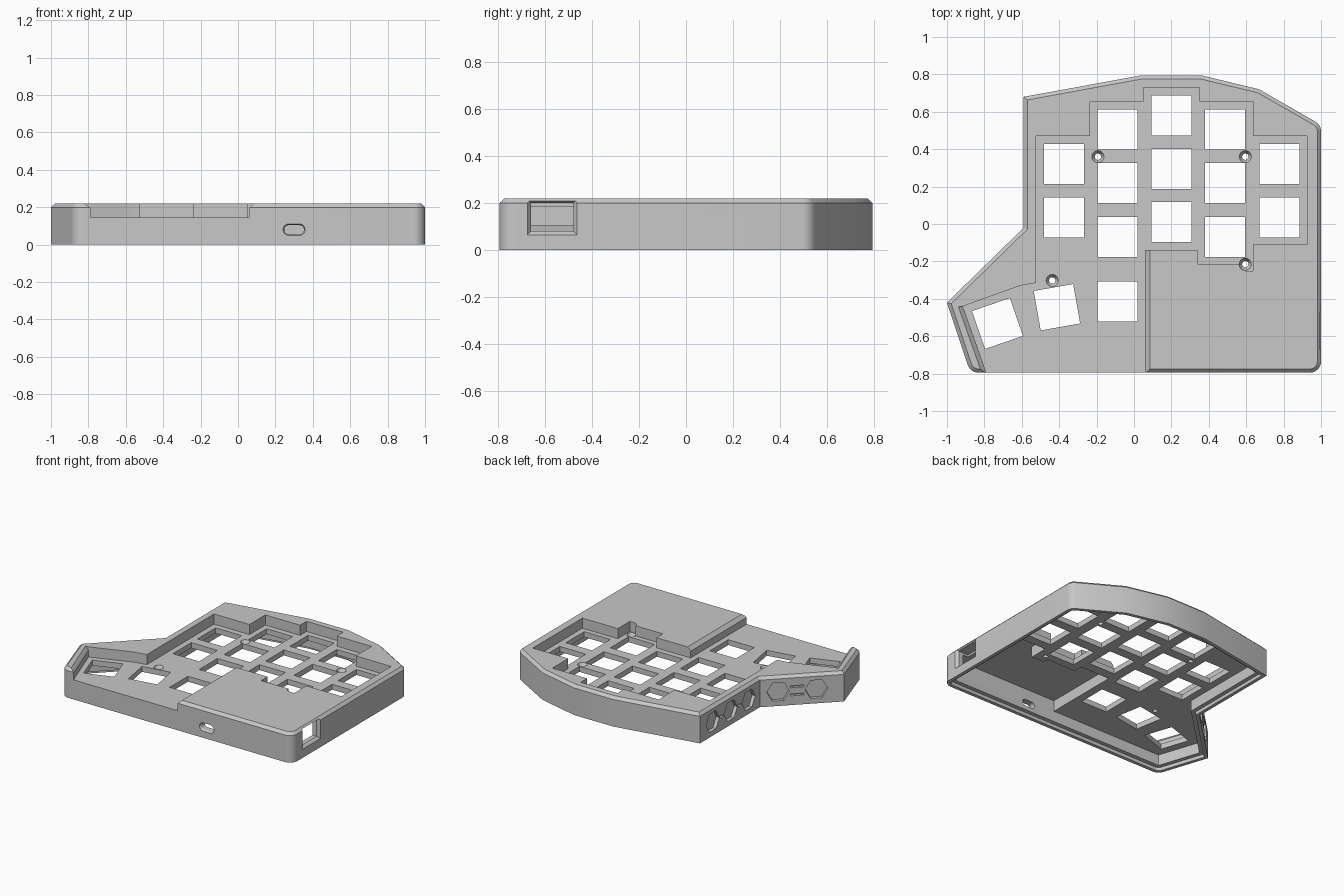
import bpy, bmesh, math
from mathutils import Matrix, Vector

if "Cube" in bpy.data.objects:
    bpy.data.objects.remove(bpy.data.objects["Cube"], do_unlink=True)

grey = bpy.data.materials.new("matte_grey")
grey.use_nodes = True
grey.diffuse_color = (0.58, 0.58, 0.58, 1)
grey.node_tree.nodes["Principled BSDF"].inputs["Base Color"].default_value = grey.diffuse_color


def inset(corners, d, segs=8):
    """Offset a counter-clockwise (x, y, radius) polygon inward and round its corners."""
    pts = [Vector(c[:2]) for c in corners]
    result, n = [], len(pts)
    for i, p in enumerate(pts):
        u = (pts[i - 1] - p).normalized()
        v = (pts[(i + 1) % n] - p).normalized()
        n1, n2 = Vector((u.y, -u.x)), Vector((-v.y, v.x))
        p = p + (n1 + n2) * d / (1 + n1.dot(n2))
        r = corners[i][2]
        if r == 0:
            result.append(p)
            continue
        r = max(r - d, 0.004)
        half = u.angle(v) / 2
        t = r / math.tan(half)
        c = p + (u + v).normalized() * r / math.sin(half)
        a, b = p + u * t - c, p + v * t - c
        result += [c + a.lerp(b, k / segs).normalized() * r for k in range(segs + 1)]
    return result


def rect(cx, cy, w, h, r=0):
    return [(cx + sx * w / 2, cy + sy * h / 2, r)
            for sx, sy in ((-1, -1), (1, -1), (1, 1), (-1, 1))]


def loft(bm, layers, matrix=Matrix()):
    """Closed solid through matching outlines, given as (points, z) pairs."""
    rings = [[bm.verts.new(matrix @ Vector((p[0], p[1], z))) for p in pts]
             for pts, z in layers]
    bm.faces.new(rings[0][::-1])
    bm.faces.new(rings[-1])
    for lo, hi in zip(rings, rings[1:]):
        for i in range(len(lo)):
            j = (i + 1) % len(lo)
            bm.faces.new((lo[i], lo[j], hi[j], hi[i]))


def finish(bm, name):
    bmesh.ops.recalc_face_normals(bm, faces=bm.faces)
    mesh = bpy.data.meshes.new(name)
    bm.to_mesh(mesh)
    bm.free()
    ob = bpy.data.objects.new(name, mesh)
    bpy.context.scene.collection.objects.link(ob)
    return ob


def cut(bm, name):
    """Subtract a solid from the case and drop the cutter."""
    cutter = finish(bm, name)
    cutter.hide_render = True
    cutter.data.materials.append(grey)
    mod = case.modifiers.new(name, 'BOOLEAN')
    mod.operation, mod.solver, mod.object = 'DIFFERENCE', 'EXACT', cutter
    graph = bpy.context.evaluated_depsgraph_get()
    mesh = bpy.data.meshes.new_from_object(case.evaluated_get(graph))
    case.modifiers.clear()
    case.data = mesh
    bpy.data.objects.remove(cutter, do_unlink=True)


def cut_loft(name, *layers, matrix=Matrix()):
    bm = bmesh.new()
    loft(bm, layers, matrix)
    cut(bm, name)


HEIGHT, PLATE_TOP, PLATE_BOTTOM = 0.22, 0.145, 0.105
outline = [(-0.875, -0.795, 0.06), (1, -0.795, 0.06), (1, 0.53, 0.06), (0.67, 0.72, 0),
           (0.36, 0.795, 0), (0.04, 0.795, 0), (-0.59, 0.68, 0), (-0.59, -0.02, 0),
           (-1, -0.42, 0)]

# Outer body with chamfered top edge
body = bmesh.new()
loft(body, [(inset(outline, 0), 0), (inset(outline, 0), 0.2), (inset(outline, 0.02), HEIGHT)])
case = finish(body, "keyboard_case")
case.data.materials.append(grey)

# Hollow underside with a lip for the bottom cover
cut_loft("lip_recess", (inset(outline, 0.025), -0.1), (inset(outline, 0.025), 0.025))
cut_loft("hollow", (inset(outline, 0.055), 0.01), (inset(outline, 0.055), PLATE_BOTTOM))

# Stepped key well, open at the front
well = [(-0.77, -0.85), (0.06, -0.85), (0.06, -0.14), (0.34, -0.14), (0.34, -0.215),
        (0.595, -0.215), (0.595, -0.25), (0.635, -0.25), (0.635, -0.11), (0.925, -0.11),
        (0.925, 0.47), (0.635, 0.47), (0.635, 0.655), (0.35, 0.655), (0.35, 0.73),
        (0.05, 0.73), (0.05, 0.655), (-0.235, 0.655), (-0.235, 0.47), (-0.525, 0.47),
        (-0.525, -0.315), (-0.61, -0.33), (-0.915, -0.44)]
cut_loft("key_well", (well, PLATE_TOP), (well, 0.3))

# Chamfers on the two side edges of the open front
for name, back, front, side in (("cover_chamfer", (0.06, -0.14), (0.06, -0.85), 0.025),
                                ("thumb_chamfer", (-0.915, -0.44), (-0.77, -0.85), -0.025)):
    slopes = []
    for shift, z in ((0, HEIGHT - 0.025), (2 * side, HEIGHT + 0.025)):
        slopes.append(([(back[0] - side, back[1]), (front[0] - side, front[1]),
                        (front[0] + shift, front[1]), (back[0] + shift, back[1])], z))
    cut_loft(name, *slopes)

# Raised electronics bay under the flat cover
bay = [(0.08, -0.74), (0.945, -0.74), (0.945, -0.14), (0.66, -0.14), (0.66, -0.28),
       (0.56, -0.28), (0.56, -0.24), (0.32, -0.24), (0.32, -0.17), (0.08, -0.17)]
cut_loft("electronics_bay", (bay, 0.08), (bay, 0.185))

# Square switch openings
columns = {-0.375: (0.32, 0.035), -0.087: (0.505, 0.22, -0.07, -0.415),
           0.2: (0.58, 0.295, 0.01), 0.487: (0.505, 0.22, -0.07), 0.777: (0.32, 0.035)}
keys = [(x, y, 0) for x, ys in columns.items() for y in ys]
keys += [(-0.412, -0.445, 10), (-0.73, -0.532, 19)]
bm = bmesh.new()
for x, y, angle in keys:
    turn = Matrix.Translation((x, y, 0)) @ Matrix.Rotation(math.radians(angle), 4, 'Z')
    square = [c[:2] for c in rect(0, 0, 0.214, 0.214)]
    loft(bm, [(square, 0.05), (square, 0.2)], turn)
cut(bm, "switch_openings")

# Countersunk screw holes
screws = ((-0.193, 0.36), (0.595, 0.36), (-0.437, -0.302), (0.595, -0.215))
for radius, top_radius, z0, z1 in ((0.017, 0.017, 0.05, 0.3), (0.017, 0.033, 0.115, PLATE_TOP),
                                   (0.033, 0.033, PLATE_TOP - 0.001, 0.3)):
    bm = bmesh.new()
    for x, y in screws:
        bmesh.ops.create_cone(bm, cap_ends=True, segments=24, radius1=radius,
                              radius2=top_radius, depth=z1 - z0,
                              matrix=Matrix.Translation((x, y, (z0 + z1) / 2)))
    cut(bm, "screw_holes")

# Rounded cable port in the front wall
to_front = Matrix.Rotation(math.pi / 2, 4, 'X')
port = rect(0.3, 0.08, 0.105, 0.048, 0.023)
cut_loft("cable_port", (inset(port, 0), 0.7), (inset(port, 0), 0.85), matrix=to_front)
cut_loft("cable_port_flare", (inset(port, 0), 0.782), (inset(port, -0.01), 0.802), matrix=to_front)

# Rectangular socket window with flared rim in the right wall
to_side = Matrix(((0, 0, 1, 0), (1, 0, 0, 0), (0, 1, 0, 0), (0, 0, 0, 1)))
window = rect(-0.57, 0.14, 0.18, 0.12)
cut_loft("socket_window", (inset(window, 0), 0.9), (inset(window, 0), 1.1), matrix=to_side)
cut_loft("socket_flare", (inset(window, 0), 0.98), (inset(window, -0.02), 1.005), matrix=to_side)

# Shallow hexagon ornaments linked by bars on the left and diagonal walls
hexagon = [(0.077 * math.cos(i * math.pi / 3), 0.077 * math.sin(i * math.pi / 3))
           for i in range(6)]
walls = (((-0.59, 0.68), (-0.59, -0.02), (0.15, 0.36, 0.57), (0.105,)),
         ((-0.59, -0.02), (-1, -0.42), (0.125, 0.385), (0.075, 0.135)))
up = Vector((0, 0, 1))
bm = bmesh.new()
for start, end, centres, bars in walls:
    origin = Vector((*start, 0))
    along = (Vector((*end, 0)) - origin).normalized()
    frame = Matrix((along, up, along.cross(up))).transposed().to_4x4()
    for c in centres:
        place = Matrix.Translation(origin + along * c + up * 0.105) @ frame
        loft(bm, [(hexagon, -0.025), (hexagon, 0.02)], place)
    for a, b in zip(centres, centres[1:]):
        for z in bars:
            place = Matrix.Translation(origin + along * (a + b) / 2 + up * z) @ frame
            bar = [c[:2] for c in rect(0, 0, b - a - 0.17, 0.014)]
            loft(bm, [(bar, -0.02), (bar, 0.02)], place)
cut(bm, "hexagon_ornaments")

# Smooth rounded corners, crisp edges
bpy.ops.object.select_all(action='DESELECT')
case.select_set(True)
bpy.context.view_layer.objects.active = case
bpy.ops.object.shade_smooth_by_angle(angle=math.radians(25))
